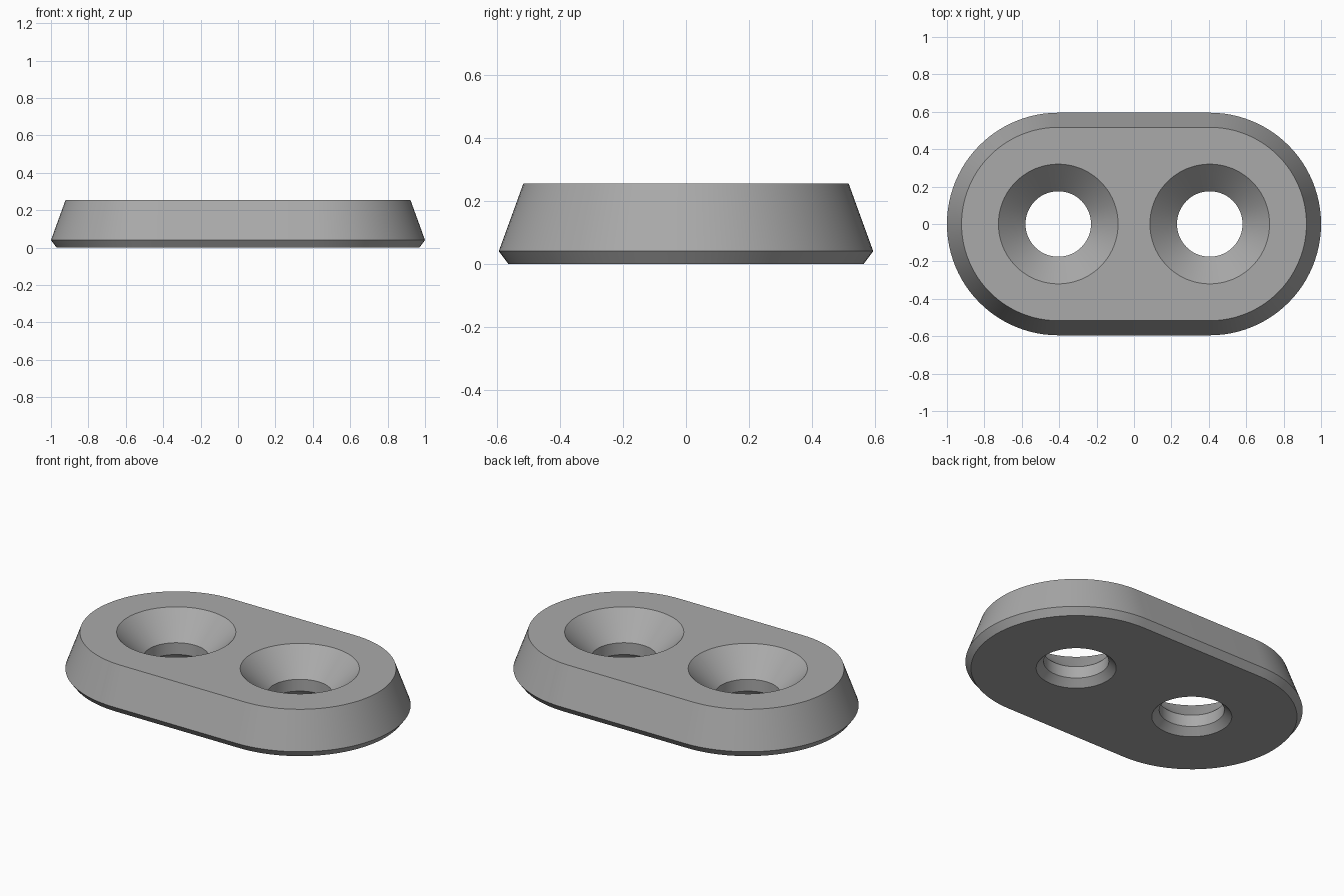
import bpy, bmesh, math

SEG = 96          # sides of each full circle
CX = 0.405        # hole and end-cap centres at +-CX
TOP = 0.255

cube = bpy.data.objects.get("Cube")
if cube:
    bpy.data.objects.remove(cube, do_unlink=True)

grey = bpy.data.materials.new("plain_grey")
grey.use_nodes = True
colour = (0.40, 0.40, 0.40, 1)
grey.diffuse_color = colour
grey.node_tree.nodes["Principled BSDF"].inputs["Base Color"].default_value = colour


def loft(name, rings):
    """Closed solid through a stack of equal-length point rings."""
    bm = bmesh.new()
    loops = [[bm.verts.new(p) for p in ring] for ring in rings]
    n = len(loops[0])
    for low, high in zip(loops, loops[1:]):
        for i in range(n):
            j = (i + 1) % n
            bm.faces.new((low[i], low[j], high[j], high[i]))
    bm.faces.new(loops[0][::-1])
    bm.faces.new(loops[-1])
    bmesh.ops.recalc_face_normals(bm, faces=bm.faces)
    mesh = bpy.data.meshes.new(name)
    bm.to_mesh(mesh)
    bm.free()
    mesh.materials.append(grey)
    obj = bpy.data.objects.new(name, mesh)
    bpy.context.collection.objects.link(obj)
    return obj


def stadium(r, z):
    half = SEG // 2
    return [(side * CX + r * math.cos(start + math.pi * i / half),
             r * math.sin(start + math.pi * i / half), z)
            for side, start in ((1, -math.pi / 2), (-1, math.pi / 2))
            for i in range(half + 1)]


def circle(x, r, z):
    return [(x + r * math.cos(math.tau * i / SEG),
             r * math.sin(math.tau * i / SEG), z) for i in range(SEG)]


# Plate with tapered sides and a chamfered foot
plate = loft("plate", [stadium(0.565, 0), stadium(0.595, 0.04), stadium(0.517, TOP)])

# Countersunk screw holes, extended past both faces for a clean cut
over = 0.05
hole_profile = [(0.215 + over, -over), (0.175, 0.04), (0.175, 0.11),
                (0.32 + over, TOP + over)]
for side, label in ((1, "left"), (-1, "right")):
    cutter = loft(f"{label}_hole_cutter", [circle(side * CX, r, z) for r, z in hole_profile])
    cut = plate.modifiers.new(f"{label}_hole", "BOOLEAN")
    cut.operation = "DIFFERENCE"
    cut.solver = "EXACT"
    cut.object = cutter
    bpy.context.view_layer.objects.active = plate
    bpy.ops.object.modifier_apply(modifier=cut.name)
    bpy.data.objects.remove(cutter, do_unlink=True)

# Smooth curved walls, sharp rims
bpy.ops.object.select_all(action="DESELECT")
plate.select_set(True)
bpy.context.view_layer.objects.active = plate
bpy.ops.object.shade_smooth_by_angle(angle=math.radians(20))
